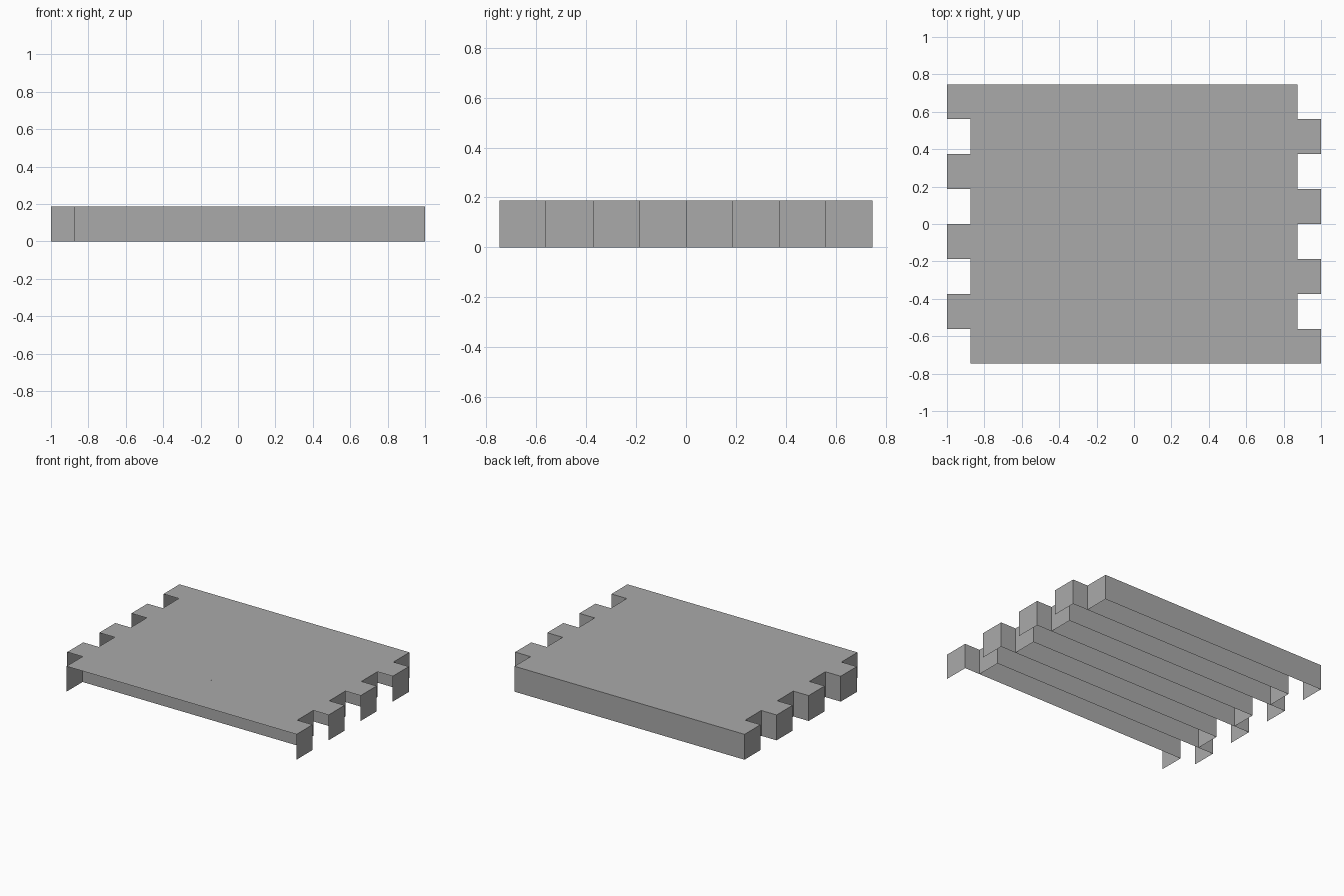
import bpy
import bmesh

# Remove the default object
cube = bpy.data.objects.get("Cube")
if cube:
    bpy.data.objects.remove(cube, do_unlink=True)

# Single flat colour
grey = bpy.data.materials.new("plain_grey")
grey.use_nodes = True
colour = (0.4, 0.4, 0.4, 1.0)
grey.diffuse_color = colour
grey.node_tree.nodes["Principled BSDF"].inputs["Base Color"].default_value = colour

COUNT = 8
HALF_DEPTH = 0.747
PITCH = 2 * HALF_DEPTH / COUNT
HEIGHT = 0.187
STAGGER = 0.125


def plank(name, x0, x1, y0, y1):
    """Open shell: top, two ends and a back wall, without front or underside."""
    bm = bmesh.new()
    bmesh.ops.create_cube(bm, size=1)
    open_sides = [f for f in bm.faces if f.normal.z < -0.5 or f.normal.y < -0.5]
    bmesh.ops.delete(bm, geom=open_sides, context='FACES')
    for v in bm.verts:
        v.co.x = x1 if v.co.x > 0 else x0
        v.co.y = y1 if v.co.y > 0 else y0
        v.co.z = HEIGHT if v.co.z > 0 else 0
    mesh = bpy.data.meshes.new(name)
    bm.to_mesh(mesh)
    bm.free()
    mesh.materials.append(grey)
    obj = bpy.data.objects.new(name, mesh)
    bpy.context.collection.objects.link(obj)
    return obj


# Staggered planks from front to back
for i in range(COUNT):
    y0 = -HALF_DEPTH + i * PITCH
    x0, x1 = (-1 + STAGGER, 1) if i % 2 == 0 else (-1, 1 - STAGGER)
    plank(f"plank_{i + 1}", x0, x1, y0, y0 + PITCH)
